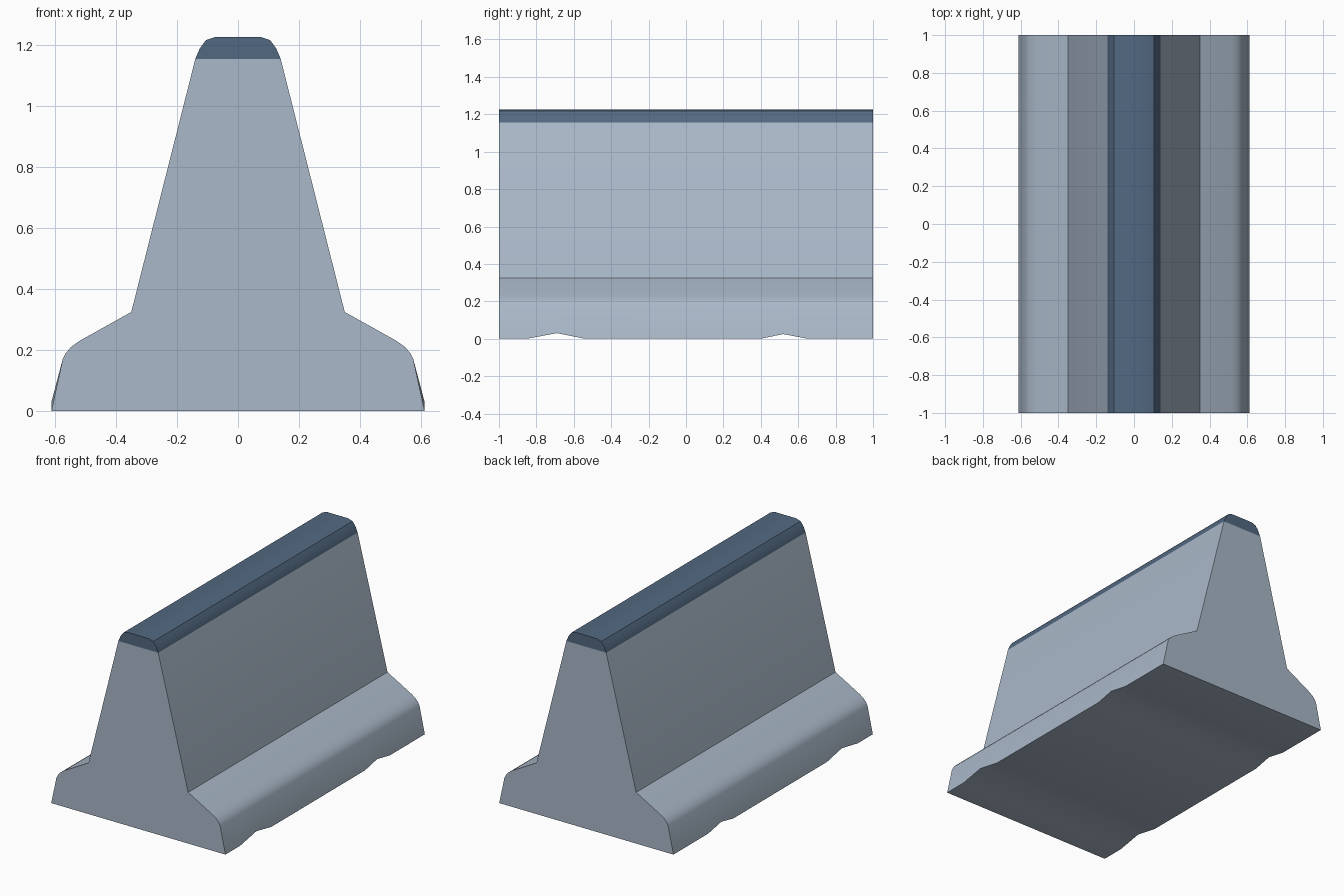
import bpy, bmesh, math

if "Cube" in bpy.data.objects:
    bpy.data.objects.remove(bpy.data.objects["Cube"])

def material(name, rgb):
    m = bpy.data.materials.new(name)
    m.diffuse_color = (*rgb, 1)
    m.use_nodes = True
    m.node_tree.nodes["Principled BSDF"].inputs["Base Color"].default_value = m.diffuse_color
    return m

concrete = material("pale_concrete", (0.40, 0.48, 0.58))
cap_blue = material("dark_blue_cap", (0.085, 0.14, 0.22))

# Half cross-section (x, z), from the foot up to the crown
half = [(0.612, 0), (0.575, 0.17), (0.565, 0.19), (0.548, 0.21), (0.52, 0.23),
        (0.35, 0.325), (0.14, 1.155), (0.125, 1.19), (0.105, 1.217), (0.075, 1.227)]
CAP_Z = 1.155
profile = half + [(-x, z) for x, z in reversed(half)]
n = len(profile)

# Stations along the length (y, lift of the worn bottom edge)
stations = [(-1, 0), (-0.85, 0), (-0.69, 0.03), (-0.54, 0),
            (0.40, 0), (0.52, 0.025), (0.65, 0), (1, 0)]

bm = bmesh.new()
rings = [[bm.verts.new((x, y, lift if z == 0 else z)) for x, z in profile]
         for y, lift in stations]
for a, b in zip(rings, rings[1:]):
    for i in range(n):
        j = (i + 1) % n
        bm.faces.new((a[i], a[j], b[j], b[i]))

# End faces, split at the cap line
k = len(half) - 4  # index of the cap line point
for ring in (rings[0], rings[-1]):
    bm.faces.new(ring[k:n - k])
    bm.faces.new(ring[:k + 1] + ring[n - k - 1:])

bmesh.ops.recalc_face_normals(bm, faces=bm.faces)
for f in bm.faces:
    f.material_index = int(min(v.co.z for v in f.verts) >= CAP_Z - 0.001)

mesh = bpy.data.meshes.new("road_barrier")
bm.to_mesh(mesh)
bm.free()
mesh.materials.append(concrete)
mesh.materials.append(cap_blue)
barrier = bpy.data.objects.new("road_barrier", mesh)
bpy.context.collection.objects.link(barrier)
bpy.context.view_layer.objects.active = barrier
barrier.select_set(True)
bpy.ops.object.shade_smooth_by_angle(angle=math.radians(30))
